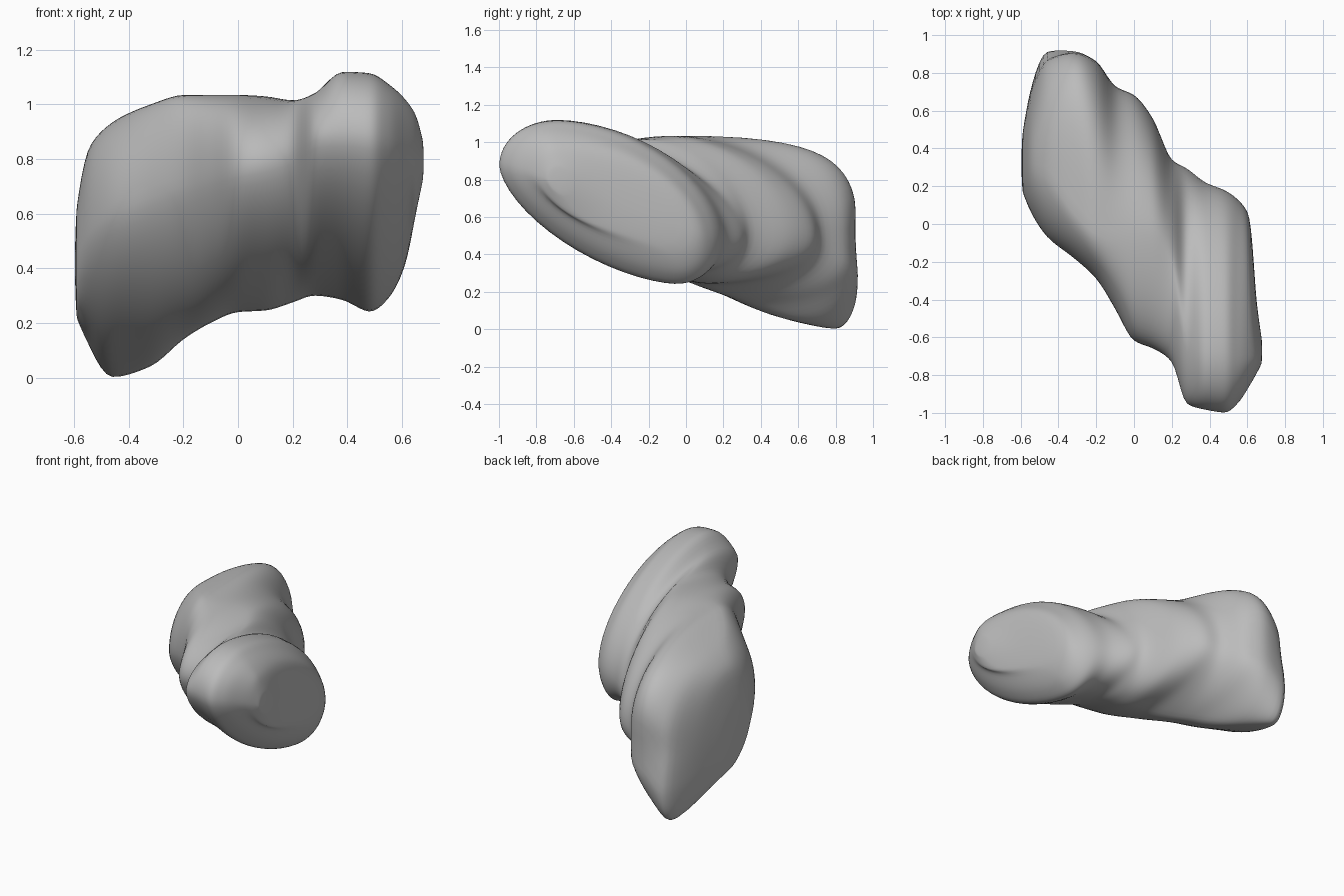
import bpy, bmesh, math

if "Cube" in bpy.data.objects:
    bpy.data.objects.remove(bpy.data.objects["Cube"])

# Tilted oval sections across the body, right to left:
# x, front y, front z, top y, top z, back y, back z, bottom y, bottom z
SECTIONS = [
    (0.675, -0.74, 0.80, -0.68, 0.87, -0.60, 0.78, -0.66, 0.72),
    (0.65, -0.79, 0.82, -0.70, 0.96, -0.42, 0.70, -0.56, 0.60),
    (0.61, -0.86, 0.84, -0.70, 1.02, 0.04, 0.53, -0.12, 0.41),
    (0.55, -0.95, 0.86, -0.70, 1.075, 0.13, 0.50, -0.06, 0.29),
    (0.48, -1.00, 0.87, -0.68, 1.115, 0.18, 0.50, -0.06, 0.24),
    (0.38, -0.985, 0.88, -0.68, 1.12, 0.22, 0.50, -0.03, 0.285),
    (0.28, -0.955, 0.87, -0.60, 1.04, 0.295, 0.50, 0.00, 0.30),
    (0.20, -0.73, 0.81, -0.20, 1.015, 0.34, 0.52, 0.06, 0.275),
    (0.10, -0.66, 0.78, -0.06, 1.03, 0.56, 0.52, 0.10, 0.245),
    (0.00, -0.62, 0.76, -0.05, 1.035, 0.685, 0.50, 0.12, 0.24),
    (-0.10, -0.45, 0.73, -0.05, 1.035, 0.73, 0.48, 0.20, 0.20),
    (-0.20, -0.29, 0.70, -0.03, 1.035, 0.88, 0.42, 0.36, 0.14),
    (-0.32, -0.18, 0.66, 0.08, 1.00, 0.925, 0.38, 0.62, 0.04),
    (-0.46, -0.07, 0.60, 0.28, 0.935, 0.915, 0.25, 0.80, 0.00),
    (-0.55, 0.07, 0.52, 0.32, 0.83, 0.70, 0.30, 0.58, 0.13),
    (-0.59, 0.17, 0.45, 0.28, 0.62, 0.48, 0.36, 0.36, 0.22),
]
STEPS, SEGMENTS = 5, 64


def spline(a, b, c, d, t):
    """Cubic interpolation with slopes limited so values never overshoot."""
    def slope(p, q):
        return 0 if p * q <= 0 else 2 * p * q / (p + q)
    m0, m1 = slope(b - a, c - b), slope(c - b, d - c)
    return (b * (2 * t**3 - 3 * t**2 + 1) + m0 * (t**3 - 2 * t**2 + t)
            + c * (3 * t**2 - 2 * t**3) + m1 * (t**3 - t**2))


def outline(row):
    """Closed rounded outline through front, top, back and bottom points."""
    x, fy, fz, ty, tz, by, bz, oy, oz = row
    # the left lobe has a squarer upper back corner
    square = 1.75 + 2.0 * math.exp(-((x + 0.32) / 0.17) ** 2)
    quads = [((by, bz), (ty, tz), square), ((ty, tz), (fy, fz), 2.1),
             ((fy, fz), (oy, oz), 1.55), ((oy, oz), (by, bz), 2.2)]
    pts, n = [], SEGMENTS // 4
    for q, (p0, p1, e) in enumerate(quads):
        for i in range(n):
            a = i / n * math.pi / 2
            c, s = math.cos(a) ** (2 / e), math.sin(a) ** (2 / e)
            if q % 2 == 0:
                y = p1[0] + (p0[0] - p1[0]) * c
                z = p0[1] + (p1[1] - p0[1]) * s
            else:
                y = p0[0] + (p1[0] - p0[0]) * s
                z = p1[1] + (p0[1] - p1[1]) * c
            pts.append((x, y, z))
    return pts


# Smooth series of sections
rows = []
last = len(SECTIONS) - 1
for i in range(last):
    quad = [SECTIONS[min(max(i + k, 0), last)] for k in (-1, 0, 1, 2)]
    for j in range(STEPS):
        rows.append([spline(*v, j / STEPS) for v in zip(*quad)])
rows.append(SECTIONS[-1])

# Lobed body skinned over the sections
bm = bmesh.new()
rings = [[bm.verts.new(p) for p in outline(r)] for r in rows]


def bridge(a, b):
    for i in range(SEGMENTS):
        k = (i + 1) % SEGMENTS
        bm.faces.new((a[i], a[k], b[k], b[i]))


def cap(ring, bulge):
    """Close an end with shrinking rings that swell outwards along x."""
    cy = sum(v.co.y for v in ring) / SEGMENTS
    cz = sum(v.co.z for v in ring) / SEGMENTS
    base = [v.co.copy() for v in ring]
    for scale in (0.75, 0.45, 0.12):
        new = [bm.verts.new((p.x + bulge * (1 - scale ** 2),
                             cy + (p.y - cy) * scale,
                             cz + (p.z - cz) * scale)) for p in base]
        bridge(ring, new)
        ring = new
    bm.faces.new(ring)


for a, b in zip(rings, rings[1:]):
    bridge(a, b)
cap(rings[0], 0.004)
cap(rings[-1], -0.006)

# Soft hollow between the upper and lower lobes at the back end
for v in bm.verts:
    if v.co.y > 0.75:
        w = min((v.co.y - 0.75) / 0.15, 1)
        v.co.y -= 0.03 * w * math.exp(-((v.co.z - 0.48) / 0.12) ** 2)

bmesh.ops.recalc_face_normals(bm, faces=bm.faces)
mesh = bpy.data.meshes.new("lobed_body")
bm.to_mesh(mesh)
bm.free()
body = bpy.data.objects.new("lobed_body", mesh)
bpy.context.collection.objects.link(body)

# Ease out the ridges left between sections
soften = body.modifiers.new("soften", 'SMOOTH')
soften.factor = 0.5
soften.iterations = 4

grey = bpy.data.materials.new("plain_grey")
grey.diffuse_color = (0.5, 0.5, 0.5, 1)
grey.use_nodes = True
grey.node_tree.nodes["Principled BSDF"].inputs["Base Color"].default_value = grey.diffuse_color
mesh.materials.append(grey)

bpy.context.view_layer.objects.active = body
body.select_set(True)
bpy.ops.object.shade_smooth_by_angle(angle=math.radians(70))
